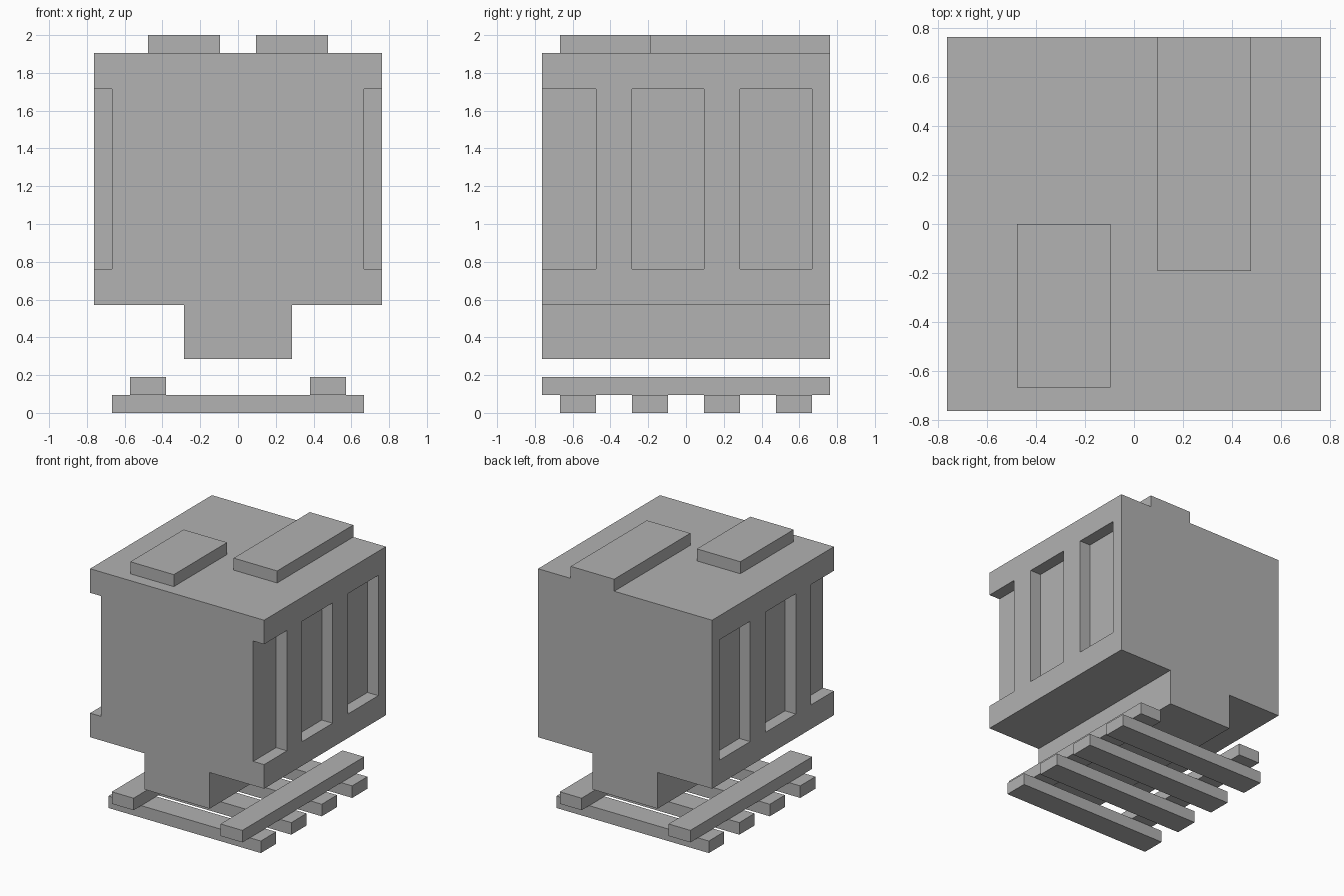
import bpy
import bmesh
from mathutils import Matrix, Vector

U = 2 / 21  # one building unit of the block grid

if "Cube" in bpy.data.objects:
    bpy.data.objects.remove(bpy.data.objects["Cube"], do_unlink=True)

grey = bpy.data.materials.new("plain_grey")
colour = (0.445, 0.445, 0.445, 1)
grey.diffuse_color = colour
grey.use_nodes = True
grey.node_tree.nodes["Principled BSDF"].inputs["Base Color"].default_value = colour


def make_object(name, bm):
    bmesh.ops.recalc_face_normals(bm, faces=bm.faces)
    mesh = bpy.data.meshes.new(name)
    bm.to_mesh(mesh)
    bm.free()
    mesh.materials.append(grey)
    obj = bpy.data.objects.new(name, mesh)
    bpy.context.collection.objects.link(obj)
    return obj


def add_box(bm, xs, ys, zs):
    low, high = (Vector(c) * U for c in zip(xs, ys, zs))
    place = Matrix.Translation((low + high) / 2) @ Matrix.Diagonal((*(high - low), 1))
    bmesh.ops.create_cube(bm, size=1, matrix=place)


def box(name, xs, ys, zs):
    bm = bmesh.new()
    add_box(bm, xs, ys, zs)
    return make_object(name, bm)


# Body and its keel: one T-shaped profile extruded front to back
half = [(3, 3), (3, 6), (8, 6), (8, 20)]
profile = half + [(-x, z) for x, z in reversed(half)]
bm = bmesh.new()
face = bm.faces.new([bm.verts.new((x * U, -8 * U, z * U)) for x, z in profile])
extruded = bmesh.ops.extrude_face_region(bm, geom=[face])["geom"]
bmesh.ops.translate(bm, vec=(0, 16 * U, 0),
                    verts=[v for v in extruded if isinstance(v, bmesh.types.BMVert)])
body = make_object("body", bm)

# Side recesses, the foremost one open to the front
bm = bmesh.new()
for xs in ((7, 9), (-9, -7)):
    for ys in ((-9, -5), (-3, 1), (3, 7)):
        add_box(bm, xs, ys, (8, 18))
cutter = make_object("recess_cutter", bm)
cutter.hide_render = True
cut = body.modifiers.new("recesses", "BOOLEAN")
cut.operation = "DIFFERENCE"
cut.solver = "EXACT"
cut.object = cutter
bpy.context.view_layer.update()
depsgraph = bpy.context.evaluated_depsgraph_get()
cut_mesh = bpy.data.meshes.new_from_object(body.evaluated_get(depsgraph))
body.modifiers.clear()
body.data = cut_mesh
bpy.data.objects.remove(cutter, do_unlink=True)

# Roof blocks
box("short_roof_block", (-5, -1), (-7, 0), (20, 21))
box("long_roof_block", (1, 5), (-2, 8), (20, 21))

# Track: cross sleepers and two rails
for i in range(4):
    y = -7 + 4 * i
    box(f"sleeper_{i + 1}", (-7, 7), (y, y + 2), (0, 1))
box("left_rail", (4, 6), (-8, 8), (1, 2))
box("right_rail", (-6, -4), (-8, 8), (1, 2))
